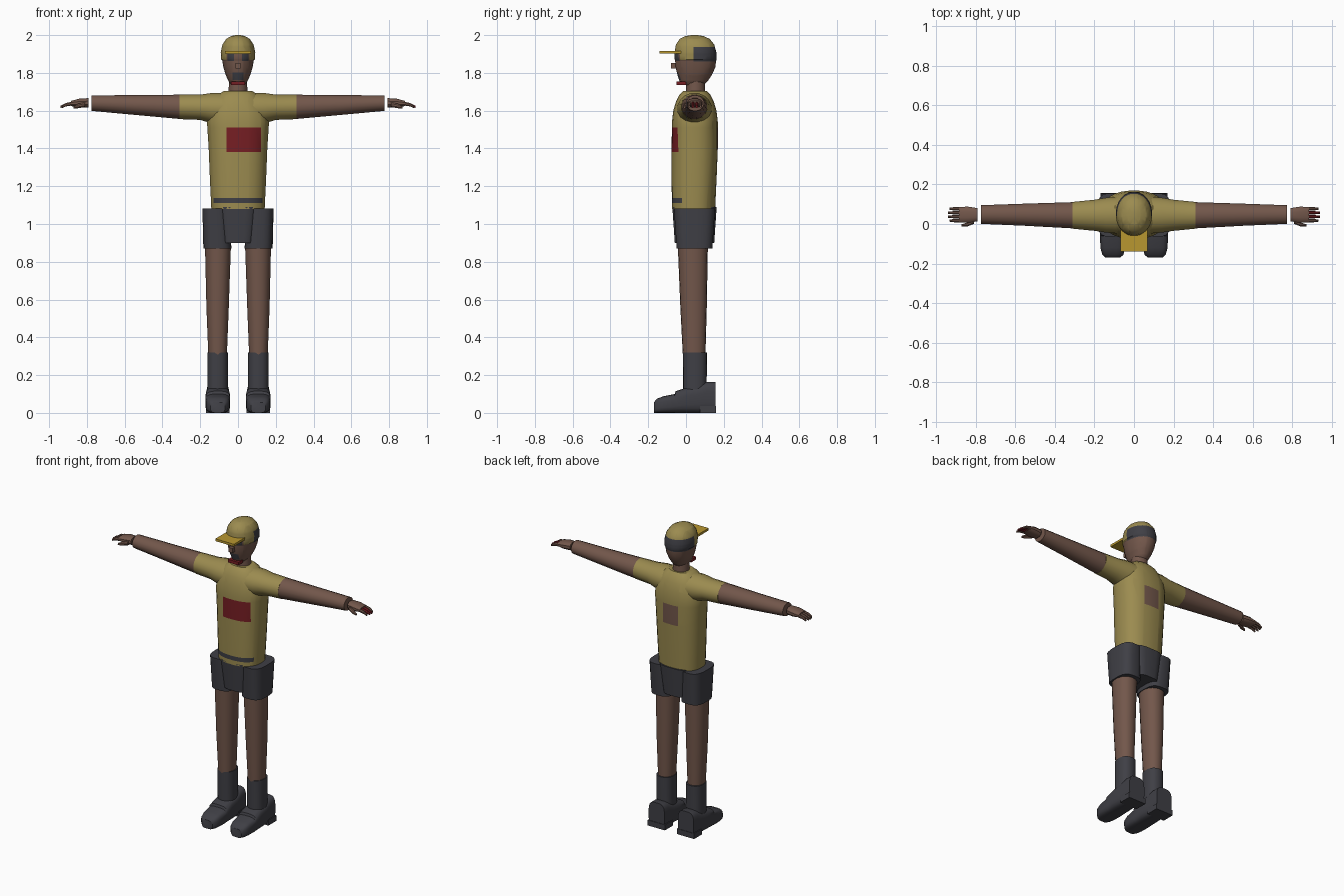
import bpy, bmesh, math
from mathutils import Vector


def material(name, r, g, b):
    m = bpy.data.materials.new(name)
    m.diffuse_color = (r, g, b, 1)
    return m


SKIN = material("brown skin", 0.17, 0.095, 0.07)
SHIRT = material("olive yellow", 0.33, 0.26, 0.08)
BRIM = material("golden yellow", 0.48, 0.31, 0.03)
DARK = material("charcoal", 0.05, 0.05, 0.06)
RED = material("dark red", 0.18, 0.013, 0.017)


def finish(bm, name, mats):
    bmesh.ops.recalc_face_normals(bm, faces=bm.faces[:])
    me = bpy.data.meshes.new(name)
    bm.to_mesh(me)
    bm.free()
    ob = bpy.data.objects.new(name, me)
    bpy.context.collection.objects.link(ob)
    for m in mats:
        me.materials.append(m)
    return ob


def loft(name, axis, rings, mats, sides=16, power=2.0):
    """Rings are (position on axis, centre a, centre b, radius a, radius b)."""
    bm = bmesh.new()
    loops = []
    for t, a, b, ra, rb in rings:
        loop = []
        for i in range(sides):
            ang = 2 * math.pi * (i + 0.5) / sides
            c, s = math.cos(ang), math.sin(ang)
            u = a + ra * math.copysign(abs(c) ** (2 / power), c)
            v = b + rb * math.copysign(abs(s) ** (2 / power), s)
            co = {"x": (t, u, v), "y": (u, t, v), "z": (u, v, t)}[axis]
            loop.append(bm.verts.new(co))
        loops.append(loop)
    for p, q in zip(loops, loops[1:]):
        for i in range(sides):
            j = (i + 1) % sides
            bm.faces.new((p[i], p[j], q[j], q[i]))
    bm.faces.new(loops[0])
    bm.faces.new(loops[-1])
    return finish(bm, name, mats)


def box(name, lo, hi, mat):
    bm = bmesh.new()
    bmesh.ops.create_cube(bm, size=1)
    for v in bm.verts:
        v.co = Vector([(l + h) / 2 + c * (h - l) for l, h, c in zip(lo, hi, v.co)])
    return finish(bm, name, [mat])


def paint(ob, cuts, rule):
    """Cut the mesh along axis planes, then colour faces by their centre."""
    bm = bmesh.new()
    bm.from_mesh(ob.data)
    for axis, values in cuts.items():
        n = Vector([float(axis == k) for k in "xyz"])
        for val in values:
            bmesh.ops.bisect_plane(bm, geom=bm.verts[:] + bm.edges[:] + bm.faces[:],
                                   plane_co=n * val, plane_no=n)
    for f in bm.faces:
        f.material_index = rule(f.calc_center_median())
    bm.to_mesh(ob.data)
    bm.free()


# Shirt with chest panel, back panel and belt stripe
torso = loft("shirt", "z", [
    (1.08, 0, 0.04, 0.142, 0.115), (1.25, 0, 0.043, 0.15, 0.12),
    (1.40, 0, 0.046, 0.156, 0.123), (1.54, 0, 0.047, 0.165, 0.122),
    (1.60, 0, 0.047, 0.155, 0.115), (1.65, 0, 0.047, 0.132, 0.1),
    (1.685, 0, 0.047, 0.105, 0.082), (1.705, 0, 0.048, 0.075, 0.062)],
    [SHIRT, RED, SKIN, DARK], 28, 2.4)


def shirt_rule(c):
    if 1.38 < c.z < 1.51:
        if c.y < 0 and -0.06 < c.x < 0.122:
            return 1
        if c.y > 0.1 and abs(c.x) < 0.055:
            return 2
    return 3 if 1.11 < c.z < 1.138 and c.y < -0.02 else 0


paint(torso, {"x": (-0.06, 0.122, -0.055, 0.055), "y": (-0.02,),
              "z": (1.11, 1.138, 1.38, 1.51)}, shirt_rule)

# Head with cap, hair, eyes and mouth painted on cut faces
loft("neck", "z", [(1.68, 0, 0.05, 0.052, 0.052), (1.77, 0, 0.05, 0.048, 0.05)], [SKIN])
head = loft("head_and_cap", "z", [
    (1.735, 0, 0.04, 0.035, 0.05), (1.755, 0, 0.04, 0.05, 0.075),
    (1.79, 0, 0.046, 0.066, 0.092), (1.83, 0, 0.05, 0.078, 0.106),
    (1.865, 0, 0.051, 0.084, 0.109), (1.872, 0, 0.051, 0.09, 0.112),
    (1.91, 0, 0.05, 0.092, 0.111), (1.95, 0, 0.048, 0.083, 0.102),
    (1.98, 0, 0.046, 0.063, 0.08), (1.995, 0, 0.045, 0.036, 0.048),
    (2.0, 0, 0.045, 0.012, 0.018)], [SKIN, SHIRT, DARK], 28, 2.1)


def head_rule(c):
    if c.y > 0.04 and 1.86 < c.z < 1.938:
        return 2
    if c.z > 1.9 or (c.z > 1.868 and (abs(c.x) > 0.062 or c.y > 0)):
        return 1
    if c.y < 0 and 0.022 < abs(c.x) < 0.056 and c.z > 1.864:
        return 2
    return 2 if c.y < 0 and abs(c.x) < 0.03 and 1.762 < c.z < 1.802 else 0


paint(head, {"x": (-0.062, -0.056, -0.03, -0.022, 0.022, 0.03, 0.056, 0.062),
             "y": (0, 0.04), "z": (1.762, 1.802, 1.86, 1.864, 1.868, 1.892, 1.9, 1.938)},
      head_rule)
box("cap_brim", (-0.068, -0.14, 1.902), (0.068, -0.01, 1.917), BRIM)
box("nose", (-0.014, -0.08, 1.822), (0.014, -0.04, 1.852), SKIN)
box("lower_lip", (-0.038, -0.05, 1.735), (0.038, 0.0, 1.755), RED)

# Shorts centre
loft("shorts_hips", "z", [(0.9, 0, 0.045, 0.082, 0.105), (1.09, 0, 0.045, 0.108, 0.118)],
     [DARK], 20, 4)

for s, side in ((1, "left"), (-1, "right")):
    # Sleeve and bare arm
    loft(side + "_sleeve", "x", [
        (0.08 * s, 0.045, 1.61, 0.095, 0.085), (0.14 * s, 0.045, 1.613, 0.09, 0.082),
        (0.2 * s, 0.044, 1.618, 0.08, 0.068), (0.31 * s, 0.044, 1.62, 0.069, 0.066)],
        [SHIRT])
    loft(side + "_arm", "x", [
        (0.30 * s, 0.044, 1.62, 0.068, 0.066), (0.55 * s, 0.047, 1.63, 0.057, 0.053),
        (0.775 * s, 0.048, 1.64, 0.048, 0.042)], [SKIN])
    # Hand, fingers and thumb
    loft(side + "_palm", "x", [
        (0.792 * s, 0.047, 1.641, 0.034, 0.026), (0.84 * s, 0.047, 1.64, 0.042, 0.024),
        (0.885 * s, 0.047, 1.638, 0.04, 0.014)], [SKIN], 12, 2.6)
    for i in range(4):
        y = 0.017 + 0.02 * i
        tip = 0.94 - (0.008 if i in (0, 3) else 0)
        loft(f"{side}_finger_{i + 1}", "x", [
            (0.875 * s, y, 1.638, 0.009, 0.011), (0.91 * s, y, 1.632, 0.009, 0.01),
            (tip * s, y, 1.62, 0.006, 0.007)],
            [RED if s > 0 and i in (1, 2) else SKIN], 8)
    loft(side + "_thumb", "x", [
        (0.81 * s, 0.012, 1.632, 0.012, 0.014), (0.845 * s, -0.003, 1.625, 0.011, 0.013),
        (0.872 * s, -0.007, 1.617, 0.006, 0.007)], [SKIN], 8)
    # Shorts leg, bare leg and sock
    loft(side + "_shorts_leg", "z", [
        (0.87, 0.109 * s, 0.045, 0.075, 0.095), (1.083, 0.119 * s, 0.045, 0.07, 0.11)],
        [DARK], 20, 3)
    loft(side + "_leg", "z", [
        (0.31, 0.108 * s, 0.043, 0.05, 0.06), (0.56, 0.108 * s, 0.04, 0.06, 0.07),
        (0.9, 0.106 * s, 0.036, 0.07, 0.08)], [SKIN], 18, 2.2)
    loft(side + "_sock", "z", [
        (0.1, 0.108 * s, 0.047, 0.055, 0.062), (0.32, 0.108 * s, 0.047, 0.055, 0.064)],
        [DARK], 18, 2.4)
    # Shoe: upper built heel to toe, with a heel block
    profile = [(-0.17, 0.038, 0.056), (-0.155, 0.054, 0.075), (-0.12, 0.063, 0.088),
               (-0.06, 0.066, 0.1), (-0.055, 0.066, 0.115), (0.0, 0.066, 0.133),
               (0.06, 0.064, 0.142), (0.11, 0.06, 0.165), (0.155, 0.058, 0.165)]
    loft(side + "_shoe", "y", [(y, 0.107 * s, h / 2, w, h / 2) for y, w, h in profile],
         [DARK], 20, 3.6)
    box(side + "_shoe_heel", (0.107 * s - 0.063, 0.075, 0), (0.107 * s + 0.063, 0.158, 0.036), DARK)

# Smooth shading with crisp edges
for ob in bpy.data.objects:
    ob.select_set(True)
    bpy.context.view_layer.objects.active = ob
bpy.ops.object.shade_smooth_by_angle(angle=math.radians(35))
